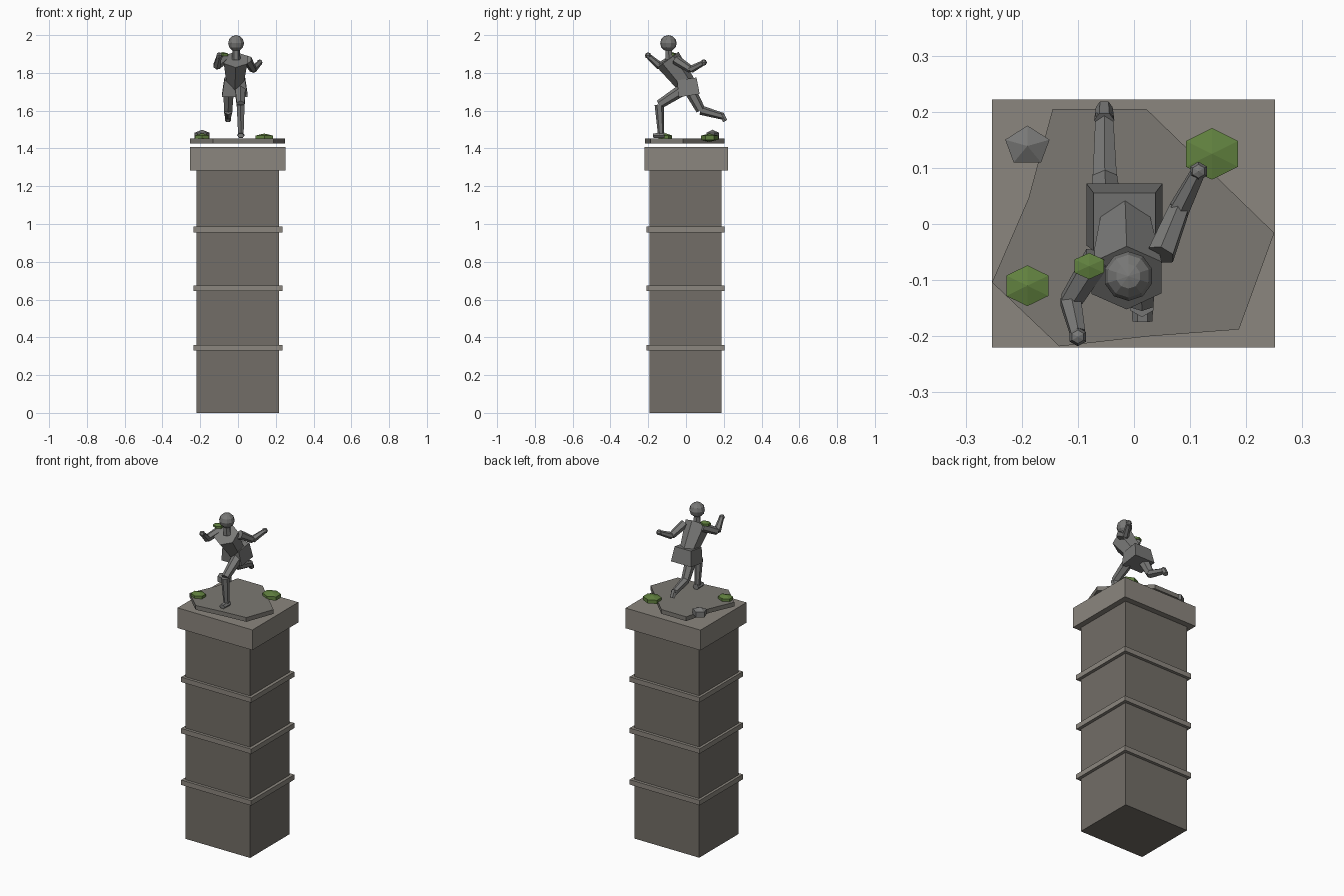
import bpy, bmesh, math
from mathutils import Vector

if "Cube" in bpy.data.objects:
    bpy.data.objects.remove(bpy.data.objects["Cube"])


def material(name, rgb):
    m = bpy.data.materials.new(name)
    m.diffuse_color = (*rgb, 1)
    m.use_nodes = True
    m.node_tree.nodes["Principled BSDF"].inputs["Base Color"].default_value = m.diffuse_color
    return m


stone = material("stone", (0.17, 0.155, 0.135))
cap_stone = material("cap_stone", (0.26, 0.24, 0.21))
slab_stone = material("slab_stone", (0.20, 0.19, 0.17))
statue = material("statue", (0.19, 0.19, 0.185))
moss = material("moss", (0.12, 0.22, 0.05))


def finish(name, bm, mat):
    bmesh.ops.recalc_face_normals(bm, faces=bm.faces)
    me = bpy.data.meshes.new(name)
    bm.to_mesh(me)
    bm.free()
    me.materials.append(mat)
    ob = bpy.data.objects.new(name, me)
    bpy.context.collection.objects.link(ob)
    return ob


def loft(name, rings, mat):
    bm = bmesh.new()
    loops = [[bm.verts.new(p) for p in r] for r in rings]
    for a, b in zip(loops, loops[1:]):
        for i in range(len(a)):
            j = (i + 1) % len(a)
            bm.faces.new((a[i], a[j], b[j], b[i]))
    bm.faces.new(loops[0])
    bm.faces.new(loops[-1])
    return finish(name, bm, mat)


def tube(name, a, b, ra, rb, n=6, mat=statue, phase=0.0):
    """Tapered prism from a to b; radii are (x, depth) pairs."""
    a, b = Vector(a), Vector(b)
    d = (b - a).normalized()
    u = (Vector((1, 0, 0)) - d * d.x).normalized()
    v = d.cross(u)
    ang = [2 * math.pi * i / n + phase for i in range(n)]
    return loft(name, [[c + u * r[0] * math.cos(t) + v * r[1] * math.sin(t) for t in ang]
                       for c, r in ((a, ra), (b, rb))], mat)


def limb(name, points, radii, n=6):
    for i in range(len(points) - 1):
        r, s = radii[i], radii[i + 1]
        tube(f"{name}_{i + 1}", points[i], points[i + 1], (r, r), (s, s), n, phase=math.pi / n)


def box(name, x, y, z, mat):
    loft(name, [[(x[0], y[0], h), (x[1], y[0], h), (x[1], y[1], h), (x[0], y[1], h)] for h in z], mat)


def ball(name, c, r, seg, rings, mat):
    """Faceted ellipsoid with a corner pointing to +y."""
    bm = bmesh.new()
    bmesh.ops.create_uvsphere(bm, u_segments=seg, v_segments=rings, radius=1)
    far = max(bm.verts, key=lambda v: v.co.xy.length).co
    turn = math.pi / 2 - math.atan2(far.y, far.x)
    for v in bm.verts:
        x, y, z = v.co
        k, s = math.cos(turn), math.sin(turn)
        v.co = (c[0] + r[0] * (x * k - y * s), c[1] + r[1] * (x * s + y * k), c[2] + r[2] * z)
    return finish(name, bm, mat)


# Pedestal: shaft, three bands and cap
box("pillar_shaft", (-0.22, 0.217), (-0.193, 0.187), (0, 1.284), stone)
for i, z in enumerate((0.345, 0.659, 0.971)):
    box(f"pillar_band_{i + 1}", (-0.236, 0.236), (-0.21, 0.205), (z - 0.015, z + 0.015), cap_stone)
box("pillar_cap", (-0.253, 0.251), (-0.22, 0.222), (1.284, 1.407), cap_stone)

# Irregular slab floating just above the cap
outline = [(-0.145, 0.205), (0.022, 0.205), (0.25, -0.016), (0.187, -0.188),
           (0.028, -0.2), (-0.133, -0.218), (-0.253, -0.104), (-0.188, 0.046)]
loft("base_slab", [[(x, y, z) for x, y in outline] for z in (1.427, 1.453)], slab_stone)

# Rock and moss clumps
ball("rock", (-0.19, 0.139, 1.467), (0.048, 0.042, 0.032), 5, 3, statue)
ball("moss_front", (-0.19, -0.11, 1.457), (0.05, 0.042, 0.024), 6, 3, moss)
ball("moss_back", (0.139, 0.125, 1.457), (0.062, 0.053, 0.022), 6, 3, moss)
ball("moss_shoulder", (-0.08, -0.075, 1.897), (0.035, 0.027, 0.013), 6, 3, moss)

# Head, neck and leaning torso
ball("head", (-0.01, -0.093, 1.957), (0.044, 0.044, 0.043), 10, 6, statue)
tube("neck", (-0.01, -0.09, 1.87), (-0.01, -0.093, 1.93), (0.023, 0.023), (0.019, 0.019))
tube("torso", (-0.016, 0.004, 1.735), (-0.013, -0.096, 1.87),
     (0.048, 0.052), (0.072, 0.07), 6, phase=math.pi / 6)

# Flared four-sided tunic skirt
q = math.sqrt(2)
tube("tunic_skirt", (-0.017, 0.017, 1.68), (-0.017, 0.004, 1.768),
     (0.068 * q, 0.056 * q), (0.055 * q, 0.052 * q), 4, phase=math.pi / 4)

# Running legs with feet
limb("front_leg", [(0.012, -0.02, 1.71), (0.014, -0.142, 1.632), (0.015, -0.132, 1.478)],
     [0.032, 0.024, 0.017])
tube("front_foot", (0.015, -0.115, 1.47), (0.015, -0.174, 1.468), (0.02, 0.017), (0.018, 0.013))
limb("rear_leg", [(-0.05, 0.02, 1.71), (-0.052, 0.078, 1.603), (-0.053, 0.195, 1.57)],
     [0.032, 0.025, 0.018])
tube("rear_foot", (-0.053, 0.185, 1.585), (-0.053, 0.208, 1.545), (0.018, 0.016), (0.015, 0.014))

# Swinging arms with hands
limb("forward_arm", [(-0.065, -0.06, 1.878), (-0.113, -0.137, 1.835), (-0.1, -0.195, 1.885)],
     [0.026, 0.021, 0.015])
ball("forward_hand", (-0.1, -0.201, 1.892), (0.017, 0.017, 0.017), 6, 4, statue)
limb("rear_arm", [(0.048, -0.055, 1.87), (0.08, 0.025, 1.818), (0.113, 0.09, 1.852)],
     [0.026, 0.02, 0.014])
ball("rear_hand", (0.115, 0.094, 1.855), (0.017, 0.017, 0.017), 6, 4, statue)
